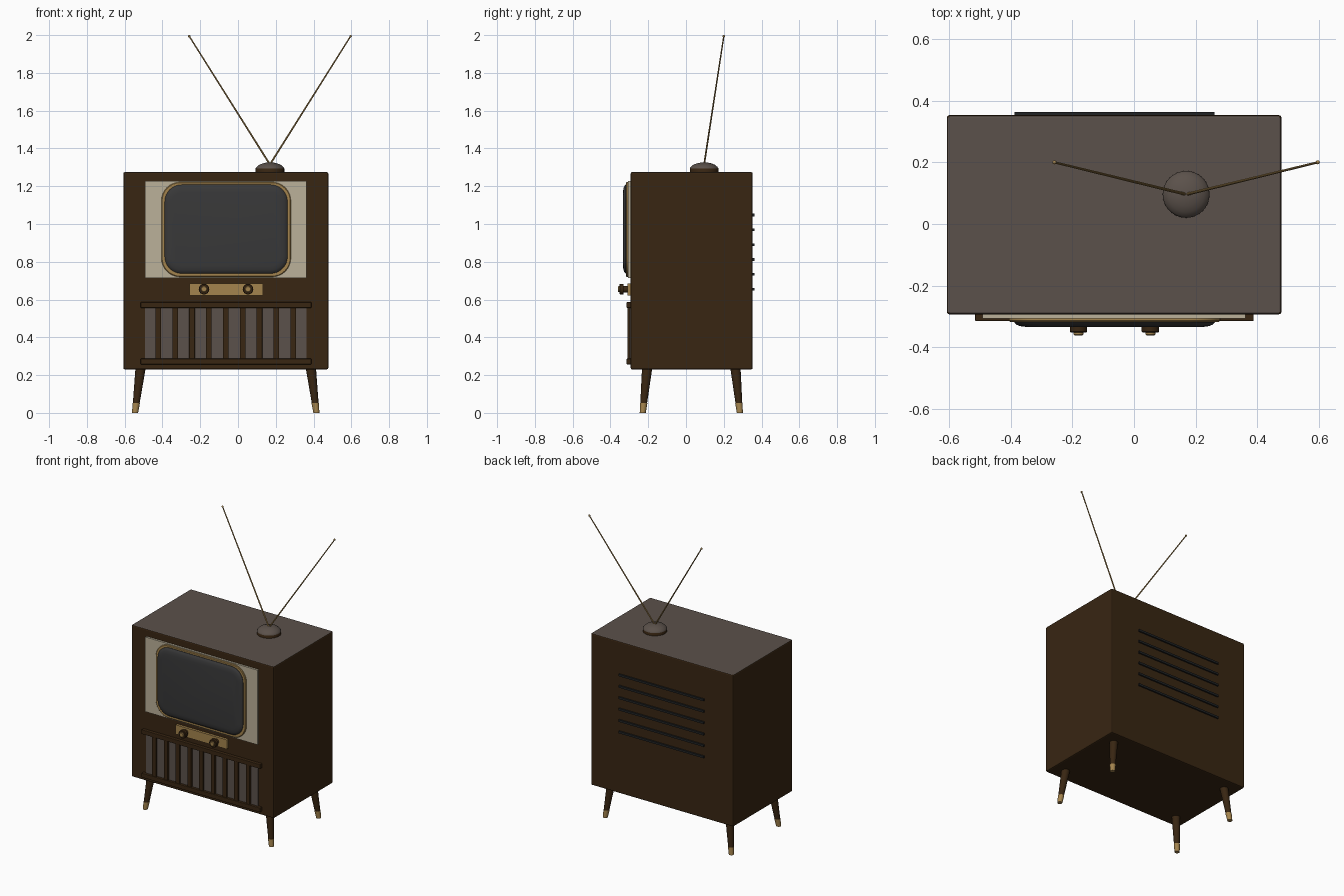
import bpy, bmesh, math
from mathutils import Vector

if "Cube" in bpy.data.objects:
    bpy.data.objects.remove(bpy.data.objects["Cube"])

CX, CY = -0.065, 0.03   # cabinet centre


def mat(name, rgb):
    m = bpy.data.materials.new(name)
    m.diffuse_color = (*rgb, 1)
    m.use_nodes = True
    m.node_tree.nodes["Principled BSDF"].inputs["Base Color"].default_value = m.diffuse_color
    return m


WOOD = mat("dark walnut", (0.040, 0.019, 0.006))
TAUPE = mat("taupe", (0.105, 0.083, 0.070))
CREAM = mat("cream", (0.50, 0.44, 0.32))
GOLD = mat("brass", (0.37, 0.23, 0.075))
GLASS = mat("screen grey", (0.040, 0.040, 0.041))
VENT = mat("vent black", (0.015, 0.017, 0.018))


def finish(name, bm, mats, rule=None, smooth=False):
    bmesh.ops.recalc_face_normals(bm, faces=bm.faces[:])
    bm.normal_update()
    for f in bm.faces:
        if rule:
            f.material_index = rule(f)
    me = bpy.data.meshes.new(name)
    bm.to_mesh(me)
    bm.free()
    for m in mats:
        me.materials.append(m)
    ob = bpy.data.objects.new(name, me)
    bpy.context.collection.objects.link(ob)
    if smooth:
        bpy.ops.object.select_all(action='DESELECT')
        ob.select_set(True)
        bpy.context.view_layer.objects.active = ob
        bpy.ops.object.shade_smooth_by_angle(angle=math.radians(35))
    return ob


def box(name, x, y, z, mats, bevel=0.0, rule=None):
    bm = bmesh.new()
    bmesh.ops.create_cube(bm, size=1)
    for v in bm.verts:
        v.co = Vector([(a[0] + a[1]) / 2 + c * (a[1] - a[0])
                       for a, c in zip((x, y, z), v.co)])
    if bevel:
        bmesh.ops.bevel(bm, geom=bm.edges[:], offset=bevel, segments=2,
                        affect='EDGES', profile=0.5)
    return finish(name, bm, mats, rule)


def loft(name, rings, mats, rule=None):
    """Skin a list of equal-length point rings and cap both ends."""
    bm = bmesh.new()
    rows = [[bm.verts.new(p) for p in r] for r in rings]
    n = len(rows[0])
    for a, b in zip(rows, rows[1:]):
        for i in range(n):
            j = (i + 1) % n
            bm.faces.new((a[i], a[j], b[j], b[i]))
    bm.faces.new(rows[0])
    bm.faces.new(rows[-1])
    return finish(name, bm, mats, rule, smooth=True)


def lathe(name, centre, axis, profile, mats, n=24, rule=None):
    """Rings of (radius, distance) along an axis."""
    q = Vector(axis).to_track_quat('Z', 'Y')
    rings = [[Vector(centre) + q @ Vector((r * math.cos(t), r * math.sin(t), d))
              for t in (2 * math.pi * i / n for i in range(n))]
             for r, d in profile]
    return loft(name, rings, mats, rule)


def rounded(x0, x1, z0, z1, r, inset, y, seg=8):
    x0, x1, z0, z1 = x0 + inset, x1 - inset, z0 + inset, z1 - inset
    r = max(r - inset, 0.01)
    pts = []
    corners = ((x1 - r, z1 - r), (x0 + r, z1 - r), (x0 + r, z0 + r), (x1 - r, z0 + r))
    for k, (cx, cz) in enumerate(corners):
        for i in range(seg + 1):
            t = math.pi / 2 * (k + i / seg)
            pts.append((cx + r * math.cos(t), y, cz + r * math.sin(t)))
    return pts


# Cabinet with a lighter top
box("cabinet", (-0.607, 0.478), (-0.293, 0.353), (0.23, 1.275), [WOOD, TAUPE], 0.008,
    lambda f: 1 if f.normal.z > 0.9 else 0)

# Picture surround, bezel and bulging screen
box("screen_panel", (-0.492, 0.362), (-0.307, -0.285), (0.713, 1.227), [CREAM])
R = (-0.406, 0.28, 0.72, 1.222, 0.10)
loft("screen_bezel", [rounded(*R, i, y) for i, y in
                      ((0, -0.29), (0, -0.313), (0.004, -0.317), (0.025, -0.317))], [GOLD])
S = (-0.388, 0.262, 0.738, 1.208, 0.09)
loft("screen", [rounded(*S, i, y) for i, y in
                ((0, -0.30), (0, -0.320), (0.006, -0.326), (0.018, -0.331),
                 (0.04, -0.334))], [GLASS])

# Control plate and two knobs
box("control_plate", (-0.258, 0.132), (-0.310, -0.285), (0.622, 0.686), [GOLD])
for side, x in (("left", -0.180), ("right", 0.053)):
    lathe(side + "_knob", (x, -0.305, 0.655), (0, -1, 0),
          [(0.018, 0), (0.018, 0.026), (0.028, 0.027), (0.028, 0.044), (0.025, 0.047)], [WOOD])
    lathe(side + "_knob_cap", (x, -0.345, 0.655), (0, -1, 0),
          [(0.016, 0), (0.016, 0.013), (0.013, 0.016)], [GOLD])

# Speaker grille: cloth, rails and slats
box("grille_cloth", (-0.492, 0.362), (-0.298, -0.285), (0.27, 0.57), [TAUPE])
for nm, z in (("top", 0.571), ("bottom", 0.272)):
    box(nm + "_grille_rail", (CX - 0.45, CX + 0.453), (-0.315, -0.285),
        (z - 0.015, z + 0.015), [WOOD], 0.003)
for i in range(9):
    x = CX + (i - 4) * 0.0893
    box("grille_slat", (x - 0.015, x + 0.015), (-0.311, -0.285), (0.275, 0.565), [WOOD], 0.002)

# Back ventilation slats
for i in range(6):
    z = 0.655 + i * 0.0785
    box("back_vent", (-0.388, 0.261), (0.345, 0.363), (z - 0.007, z + 0.007), [VENT])

# Splayed tapered legs with brass feet
for sx in (-1, 1):
    for sy in (-1, 1):
        top = Vector((CX + sx * 0.451, 0.028 + sy * 0.234, 0.235))
        bot = Vector((CX + sx * 0.480, 0.028 + sy * 0.257, 0.0))

        def ring(t, r):
            c = bot.lerp(top, t)
            return [(c.x + r * math.cos(a), c.y + r * math.sin(a), c.z)
                    for a in (math.pi * 2 * i / 20 for i in range(20))]
        loft("leg", [ring(0.22, 0.018), ring(1, 0.027)], [WOOD])
        loft("leg_foot", [ring(0, 0.016), ring(0.22, 0.0195)], [GOLD])

# Antenna base with lighter dome
AX, AY = 0.169, 0.096
lathe("antenna_base", (AX, AY, 1.27), (0, 0, 1),
      [(0.076, 0), (0.076, 0.024), (0.071, 0.032), (0.058, 0.043), (0.038, 0.051),
       (0.015, 0.056)], [WOOD, TAUPE], 32,
      lambda f: 1 if f.normal.z > 0.5 else 0)

# Rabbit-ear rods with ball tips
for sx in (-1, 1):
    a = Vector((AX, AY, 1.315))
    b = Vector((AX + sx * 0.427, 0.2, 1.994))
    d = b - a
    lathe("antenna_rod", a, d, [(0.0048, 0), (0.0036, d.length)], [GOLD], 10)
    bm = bmesh.new()
    bmesh.ops.create_uvsphere(bm, u_segments=12, v_segments=8, radius=0.0065)
    bmesh.ops.translate(bm, vec=b, verts=bm.verts[:])
    finish("antenna_tip", bm, [GOLD], smooth=True)
